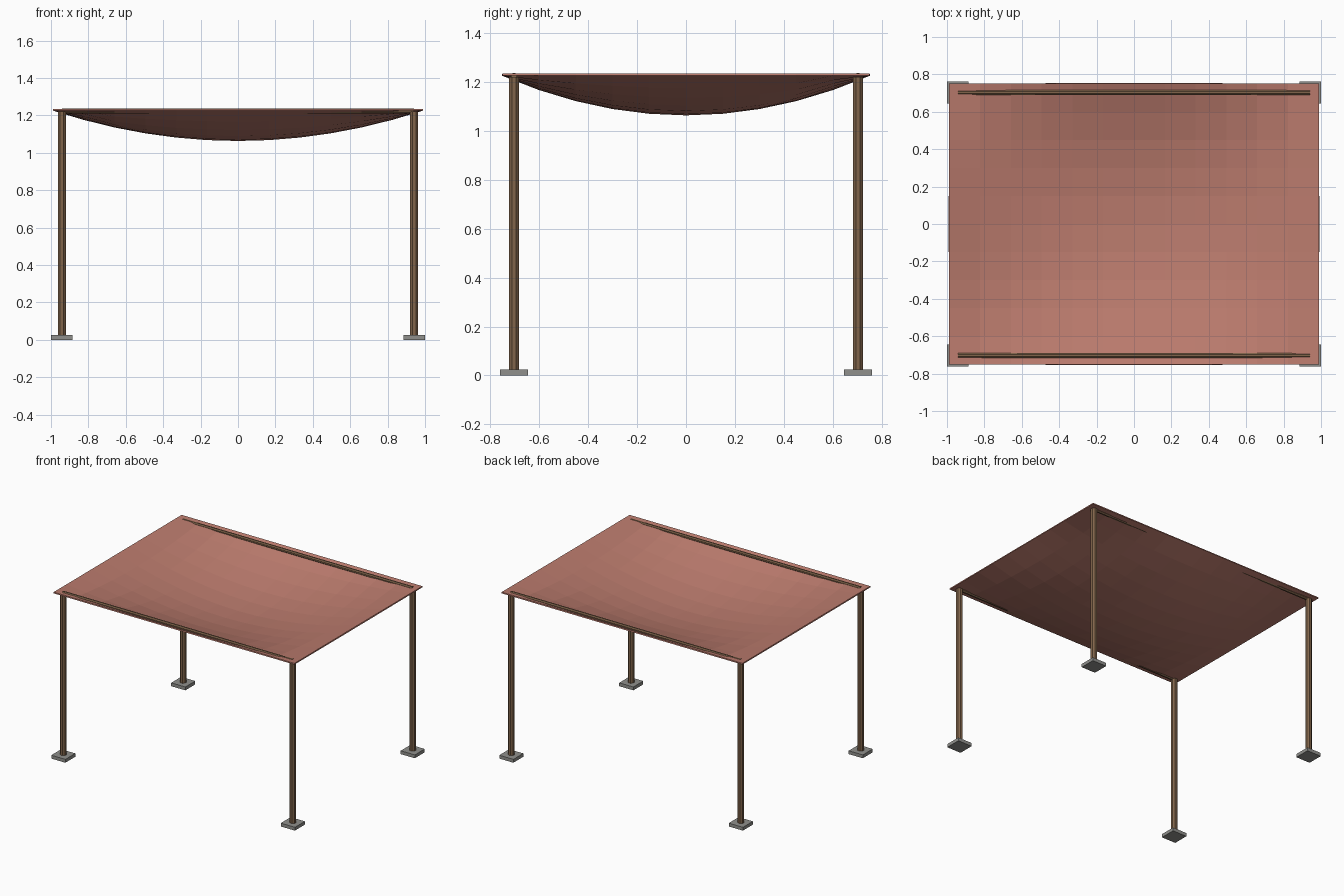
import bpy
import bmesh
from math import pi

cube = bpy.data.objects.get("Cube")
if cube:
    bpy.data.objects.remove(cube, do_unlink=True)


def material(name, rgb):
    mat = bpy.data.materials.new(name)
    mat.use_nodes = True
    mat.diffuse_color = (*rgb, 1)
    mat.node_tree.nodes["Principled BSDF"].inputs["Base Color"].default_value = (*rgb, 1)
    return mat


CLOTH = material("terracotta cloth", (0.50, 0.20, 0.155))
WOOD = material("brown wood", (0.22, 0.13, 0.07))
STONE = material("grey stone", (0.28, 0.28, 0.265))

POST_X, POST_Y = 0.942, 0.703
HALF_X, HALF_Y = 0.988, 0.75
EDGE_Z, SAG = 1.234, 0.162


def finish(obj, name, mat):
    obj.name = name
    obj.data.materials.append(mat)
    return obj


def pole(name, radius, length, location, rotation=(0, 0, 0)):
    """Eight-sided pole with flats facing the main axes."""
    bpy.ops.mesh.primitive_cylinder_add(vertices=8, radius=radius, depth=length)
    obj = bpy.context.object
    for v in obj.data.vertices:
        v.co.rotate(Z_TURN)
    obj.location, obj.rotation_euler = location, rotation
    return finish(obj, name, WOOD)


from mathutils import Euler
Z_TURN = Euler((0, 0, pi / 8))

# Corner posts on square footings
for sy, depth_name in ((-1, "front"), (1, "back")):
    for sx, side_name in ((-1, "right"), (1, "left")):
        label = f"{depth_name}_{side_name}"
        x, y = sx * POST_X, sy * POST_Y
        pole(f"post_{label}", 0.023, 1.21, (x, y, 0.615))
        bpy.ops.mesh.primitive_cube_add(size=1, location=(x, y, 0.0125))
        foot = bpy.context.object
        foot.scale = (0.116, 0.116, 0.025)
        finish(foot, f"footing_{label}", STONE)
    # Rail joining the two posts
    pole(f"rail_{depth_name}", 0.0135, 2 * POST_X, (0, sy * POST_Y, 1.2235), (0, pi / 2, 0))

# Sagging cloth canopy with straight edges
bm = bmesh.new()
bmesh.ops.create_grid(bm, x_segments=12, y_segments=10, size=1)
for v in bm.verts:
    u, w = v.co.x, v.co.y
    v.co = (u * HALF_X, w * HALF_Y, EDGE_Z - SAG * (1 - u * u) * (1 - w * w))
mesh = bpy.data.meshes.new("canopy")
bm.to_mesh(mesh)
bm.free()
canopy = bpy.data.objects.new("canopy", mesh)
bpy.context.collection.objects.link(canopy)
finish(canopy, "canopy", CLOTH)
cloth = canopy.modifiers.new("cloth thickness", 'SOLIDIFY')
cloth.thickness = 0.009
cloth.offset = -1
